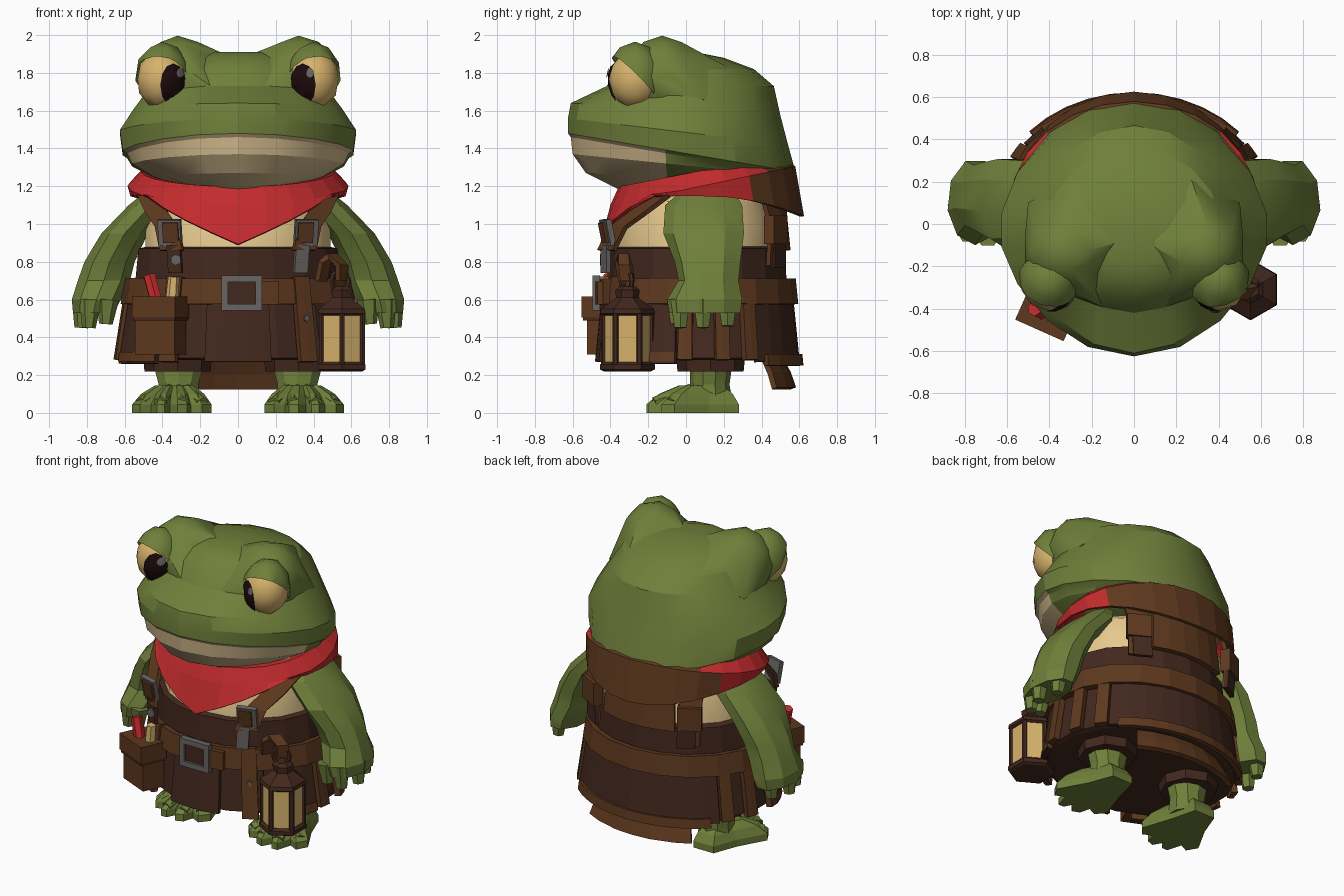
import bpy, bmesh, math
from mathutils import Vector, Matrix

if "Cube" in bpy.data.objects:
    bpy.data.objects.remove(bpy.data.objects["Cube"])


def material(name, rgb):
    m = bpy.data.materials.new(name)
    m.use_nodes = True
    m.diffuse_color = (*rgb, 1)
    m.node_tree.nodes["Principled BSDF"].inputs["Base Color"].default_value = (*rgb, 1)
    return m


GREEN = material("skin green", (.16, .215, .043))
JAW = material("jaw tan", (.66, .50, .27))
BELLY = material("belly cream", (.84, .62, .29))
AMBER = material("eye amber", (.68, .45, .15))
DARK = material("dark leather", (.055, .021, .013))
BROWN = material("brown leather", (.112, .040, .013))
RED = material("scarf red", (.54, .024, .026))
GREY = material("iron grey", (.14, .13, .125))
BLACK = material("pupil black", (.012, .003, .004))


def finish(bm, name, mats, smooth=0, solid=0):
    bmesh.ops.recalc_face_normals(bm, faces=bm.faces)
    me = bpy.data.meshes.new(name)
    bm.to_mesh(me)
    bm.free()
    ob = bpy.data.objects.new(name, me)
    bpy.context.collection.objects.link(ob)
    for m in mats if isinstance(mats, list) else [mats]:
        me.materials.append(m)
    if smooth:
        bpy.ops.object.select_all(action='DESELECT')
        ob.select_set(True)
        bpy.context.view_layer.objects.active = ob
        bpy.ops.object.shade_smooth_by_angle(angle=math.radians(smooth))
    if solid:
        mod = ob.modifiers.new("thickness", 'SOLIDIFY')
        mod.thickness, mod.offset = solid, 0
    return ob


def ring(z, w, front, back, cx=0, yc=0, tilt=0, n=18, point=1):
    pts = []
    for i in range(n):
        a = math.tau * i / n
        c = math.cos(a)
        y = yc - (yc - front) * c ** point if c > 0 else yc - (back - yc) * c
        pts.append(Vector((cx + w * math.sin(a), y, z - tilt * (y - front))))
    return pts


def loft(name, rows, mats, closed=True, cap=True, smooth=0, solid=0, rule=None):
    bm = bmesh.new()
    vs = [[bm.verts.new(p) for p in row] for row in rows]
    n = len(rows[0])
    for j in range(len(vs) - 1):
        for i in range(n if closed else n - 1):
            k = (i + 1) % n
            f = bm.faces.new((vs[j][i], vs[j][k], vs[j + 1][k], vs[j + 1][i]))
            if rule:
                f.material_index = rule(f.calc_center_median(), j)
    if closed and cap:
        bm.faces.new(vs[0])
        bm.faces.new(vs[-1])
    return finish(bm, name, mats, smooth, solid)


def ball(name, c, r, mat, cut=None, hull=None, smooth=30):
    bm = bmesh.new()
    bmesh.ops.create_icosphere(bm, subdivisions=2, radius=1)
    if cut:
        bmesh.ops.bisect_plane(bm, geom=bm.verts[:] + bm.edges[:] + bm.faces[:],
                               plane_co=(0, 0, 0), plane_no=cut, clear_inner=True)
    bmesh.ops.transform(bm, matrix=Matrix.LocRotScale(Vector(c), None, Vector(r)), verts=bm.verts)
    if hull:
        bmesh.ops.delete(bm, geom=bm.edges[:], context='EDGES_FACES')
        for p in hull:
            bm.verts.new(p)
        out = bmesh.ops.convex_hull(bm, input=bm.verts[:])
        inside = [g for g in out["geom_interior"] if isinstance(g, bmesh.types.BMVert)]
        bmesh.ops.delete(bm, geom=inside, context='VERTS')
    return finish(bm, name, mat, smooth)


def box(name, c, size, mat, rot=(0, 0, 0)):
    bm = bmesh.new()
    bmesh.ops.create_cube(bm, size=1)
    bmesh.ops.scale(bm, vec=size, verts=bm.verts)
    ob = finish(bm, name, mat)
    ob.location, ob.rotation_euler = c, rot
    return ob


def rod(name, p, q, r0, r1, mat, n=6):
    p, q = Vector(p), Vector(q)
    bm = bmesh.new()
    bmesh.ops.create_cone(bm, cap_ends=True, segments=n, radius1=r0, radius2=r1, depth=(q - p).length)
    rot = (q - p).to_track_quat('Z', 'Y')
    bmesh.ops.transform(bm, matrix=Matrix.LocRotScale((p + q) / 2, rot, None), verts=bm.verts)
    return finish(bm, name, mat)


def on_body(a, z, off=0):
    t = (z - .27) / .6
    return Vector(((.62 - .095 * t + off) * math.sin(a),
                   .06 - (.515 - .06 * t + off) * math.cos(a), z))


def patch(name, a0, a1, z0, z1, off, mat, thick=.03, n=8):
    angles = [a0 + (a1 - a0) * i / n for i in range(n + 1)]
    return loft(name, [[on_body(a, z, off) for a in angles] for z in (z0, z1)],
                mat, closed=False, solid=thick)


def ribbon(name, path, width, mat, thick=.025):
    side = Vector(width)
    return loft(name, [[Vector(p) - side, Vector(p) + side] for p in path], mat, closed=False, solid=thick)


# Head: stacked outlines, with the faces below the lip at the front in tan
head = [(1.185, .24, -.36, .30, 0), (1.27, .45, -.53, .40, .05), (1.37, .57, -.60, .50, .1),
        (1.46, .595, -.61, .55, .17), (1.48, .62, -.625, .58, .17), (1.56, .635, -.625, .54, .12),
        (1.64, .56, -.61, .50, .06), (1.73, .47, -.42, .465, 0), (1.82, .42, -.36, .36, 0),
        (1.88, .32, -.28, .2, 0), (1.91, .16, -.2, .05, 0)]
loft("head", [ring(z, w, f, b, 0, -.05, t, point=1.3) for z, w, f, b, t in head], [GREEN, JAW], smooth=22,
     rule=lambda c, j: 1 if j < 4 and c.y < -.1 else 0)

# Torso and overalls
loft("belly", [ring(z, w, .05 - d, .06 + d, 0, .05) for z, w, d in
               [(.8, .50, .42), (1.0, .495, .42), (1.12, .46, .37), (1.18, .38, .3)]], BELLY, smooth=25)
loft("overalls", [[on_body(math.tau * i / 18, z, o) for i in range(18)] for z, o in
                  [(.28, -.03), (.29, 0), (.5, 0), (.7, 0), (.87, .01), (.88, -.03)]], DARK)
patch("belt", 0, math.tau, .575, .71, .03, BROWN, .04, 20)
patch("front_panel", -.28, .28, .27, .58, .012, DARK)
patch("back_panel", 2.2, 4.08, .27, .6, .012, DARK, .03, 10)
patch("back_hem", 2.3, 3.98, .25, .31, .03, BROWN, .03, 10)
patch("back_bib", 2.65, 3.63, .86, 1.16, .025, BROWN, .03, 5)
loft("tail_flap", [[on_body(a, z, o) for a in (2.5, 2.7, 2.95, 3.15, 3.35, 3.6, 3.78)]
                   for z, o in ((.30, -.08), (.21, -.04), (.13, -.02))], BROWN, closed=False, solid=.03)
for s, side in ((1, "left"), (-1, "right")):
    patch(side + "_front_strip", s * .52, s * .68, .27, .72, .035, BROWN, .04, 2)
    patch(side + "_hip_panel", s * .75, s * 1.35, .26, .58, .012, DARK, .03, 4)
    patch(side + "_hip_hem", s * .75, s * 1.35, .27, .32, .022, BROWN, .02, 4)
    for k, a in enumerate((1.45, 1.82, 2.12)):
        patch(f"{side}_side_strip_{k}", s * (a - .07), s * (a + .07), .28, .6, .022, BROWN, .04, 2)
    rod(side + "_rivet", on_body(s * .6, .5, .04), on_body(s * .6, .5, .065), .018, .018, GREY)

# Belt buckle: a square frame over a dark strap
for k in (-1, 1):
    box(f"buckle_side_{k}", (.02 + k * .09, -.475, .635), (.035, .04, .18), GREY)
    box(f"buckle_bar_{k}", (.02, -.475, .635 + k * .075), (.21, .04, .035), GREY)
box("buckle_inside", (.02, -.465, .635), (.15, .03, .13), DARK)
box("belt_end", (.17, -.46, .635), (.09, .03, .12), BROWN, (0, 0, .12))

# Scarf: red in front, brown hanging cloth behind
rows = [[], [], [], []]
for i in range(24):
    a = math.tau * i / 24
    near = min(a, math.tau - a)
    s, c = math.sin(a), math.cos(a)
    rows[0].append(Vector((.3 * s, .07 - .25 * c, 1.22 - .03 * c)))
    rows[1].append(Vector((.51 * s, .07 - .42 * c, 1.27 - .08 * c)))
    rows[2].append(Vector((.575 * s, .09 - .48 * c, 1.20 - .10 * c)))
    low = 1.15 - .26 * max(0, 1 - near / 1.05) - .11 * max(0, -c) ** 2
    rows[3].append(Vector((.56 * s, .085 - .53 * c, low)))
loft("scarf", rows, [RED, BROWN], cap=False, solid=.02, rule=lambda c, j: 1 if c.y > .36 else 0)

# Each foot is a webbed fan with four toes
foot = [(.25, .28), (.40, .28), (.46, .12), (.56, -.06), (.52, -.13), (.46, -.10), (.43, -.20), (.39, -.20),
        (.36, -.14), (.32, -.21), (.27, -.19), (.25, -.12), (.19, -.15), (.14, -.09), (.21, .12)]

for s, side in ((1, "left"), (-1, "right")):
    # Eye with brow and lid; the pupil and its glint are thin caps on the eyeball
    eye, rad = Vector((s * .40, -.27, 1.765)), Vector((.138, .14, .16))
    ball(side + "_brow", (s * .32, -.125, 1.775), (.205, .2, .222), GREEN,
         hull=[(s * .13, -.40, 1.72), (s * .26, .24, 1.82), (s * .05, -.08, 1.89), (s * .50, .10, 1.66)])
    ball(side + "_eyelid", eye, (.15, .16, .2), GREEN, cut=(-s * .15, .62, .77))
    ball(side + "_eye", eye, rad, AMBER, smooth=40)

    def eye_cap(name, x, z, rx, rz, lift, mat):
        rows = []
        for r in (.001, .5, 1):
            row = []
            for i in range(12):
                a = math.tau * i / 12
                u, v = x + r * rx * math.cos(a), z + r * rz * math.sin(a)
                q = max(.02, 1 - ((u - eye.x) / rad.x) ** 2 - ((v - eye.z) / rad.z) ** 2)
                row.append(Vector((u, eye.y - rad.y * math.sqrt(q) - lift, v)))
            rows.append(row)
        loft(name, rows, mat, cap=False)

    eye_cap(side + "_pupil", s * .343, 1.735, .068, .115, .006, BLACK)
    eye_cap(side + "_glint", s * .343 + .038, 1.80, .02, .025, .011, GREY)

    # Arm, hand and fingers
    arm = [(1.18, .40, .08, -.02, .26), (1.10, .46, .12, -.11, .31), (.95, .60, .125, -.12, .32),
           (.80, .68, .135, -.06, .30), (.70, .71, .14, -.04, .29), (.60, .75, .132, -.10, .31),
           (.53, .765, .11, -.09, .30)]
    loft(side + "_arm", [ring(z, w, f, b, s * x, .1, 0, 9) for z, x, w, f, b in arm], GREEN, smooth=20)
    for k, (x, y, low) in enumerate([(.70, -.05, .47), (.79, -.03, .45), (.83, .09, .45), (.79, .22, .46)]):
        rod(f"{side}_finger_{k}", (s * (x - .01), y, .60), (s * x, y, low), .06, .036, GREEN)

    # Leg, webbed foot and splayed toes
    leg = [(.04, .12, .0, .25), (.15, .11, .02, .23), (.22, .13, .02, .24), (.32, .135, .02, .24)]
    loft(side + "_leg", [ring(z, w, f, b, s * .315, .12, 0, 10) for z, w, f, b in leg], GREEN, smooth=20)
    loft(side + "_foot", [[Vector((s * (.33 + (x - .33) * k), .12 + (y - .12) * k, z)) for x, y in foot]
                          for z, k in ((0, 1), (.045, 1), (.10, .8), (.145, .48))], GREEN)
    for k, (x, y) in enumerate([(.19, -.11), (.295, -.165), (.41, -.165), (.51, -.08)]):
        rod(f"{side}_toe_{k}", (s * (.33 + (x - .33) * .4), .03, .11), (s * x, y, .045), .045, .04, GREEN)
    loft(side + "_cuff", [ring(z, w, .13 - w, .13 + w, s * .32, .13, 0, 8)
                          for z, w in [(.22, .145), (.22, .175), (.32, .185)]], DARK)

    # Suspender with iron clip in front and a loop behind
    ribbon(side + "_front_suspender", [(s * .47, -.13, 1.15), (s * .43, -.25, 1.06), (s * .375, -.36, .98),
                                       (s * .35, -.42, .86)], (.06, s * .04, 0), BROWN)
    box(side + "_clip", (s * .36, -.415, .955), (.125, .03, .14), GREY, (.2, 0, s * .3))
    box(side + "_clip_pad", (s * .355, -.43, .955), (.085, .03, .11), BROWN, (.2, 0, s * .3))
    ribbon(side + "_clip_tail", [(s * .34, -.425, .89), (s * .33, -.425, .74)], (.035, s * .015, 0),
           GREY if s > 0 else DARK)
    ribbon(side + "_back_suspender", [(s * .36, .42, 1.2), (s * .36, .48, 1.0), (s * .35, .47, .78)],
           (.06, -s * .035, 0), BROWN)
    box(side + "_back_loop", (s * .36, .475, .97), (.15, .06, .15), BROWN, (0, 0, -s * .5))
    ribbon(side + "_back_tab", [(s * .35, .49, .9), (s * .34, .49, .77)], (.05, -s * .03, 0), DARK)
rod("clip_rivet", (-.33, -.42, .81), (-.33, -.455, .81), .03, .03, GREY)

# Tool pouch on the right hip
turn = (0, 0, -.42)
box("pouch", (-.41, -.41, .43), (.23, .15, .24), BROWN, turn)
box("pouch_flap", (-.41, -.42, .56), (.25, .18, .11), BROWN, turn)
box("pouch_edge", (-.41, -.42, .498), (.24, .17, .02), DARK, turn)
rod("red_tool", (-.43, -.42, .58), (-.47, -.40, .73), .035, .035, RED)
rod("brush_handle", (-.35, -.43, .58), (-.34, -.43, .72), .036, .03, AMBER)

# Lantern on the left hip
LX, LY = .55, -.31


def lantern(name, rings, mat):
    return loft(name, [ring(z, r, LY - r, LY + r, LX, LY, 0, 6) for z, r in rings], mat)


lantern("lantern_base", [(.22, .125), (.23, .145), (.255, .145), (.27, .13)], DARK)
lantern("lantern_glass", [(.26, .128), (.53, .128)], AMBER)
lantern("lantern_roof", [(.515, .13), (.525, .145), (.55, .14), (.60, .07), (.61, .06), (.65, .065), (.67, .04)], DARK)
for i in range(6):
    a = math.tau * i / 6
    x, y = LX + .125 * math.sin(a), LY - .125 * math.cos(a)
    rod(f"lantern_post_{i}", (x, y, .26), (x, y, .53), .016, .016, DARK)
bpy.ops.mesh.primitive_torus_add(location=(LX - .01, LY, .70), rotation=(math.pi / 2, 0, .5), major_radius=.05,
                                 minor_radius=.014, major_segments=10, minor_segments=5)
bpy.context.object.name = "lantern_ring"
bpy.context.object.data.materials.append(DARK)
ribbon("lantern_strap", [(.44, -.32, .70), (.46, -.34, .80), (.50, -.33, .83), (.55, -.32, .78), (.55, -.31, .70)],
       (.022, .03, 0), BROWN, .03)
